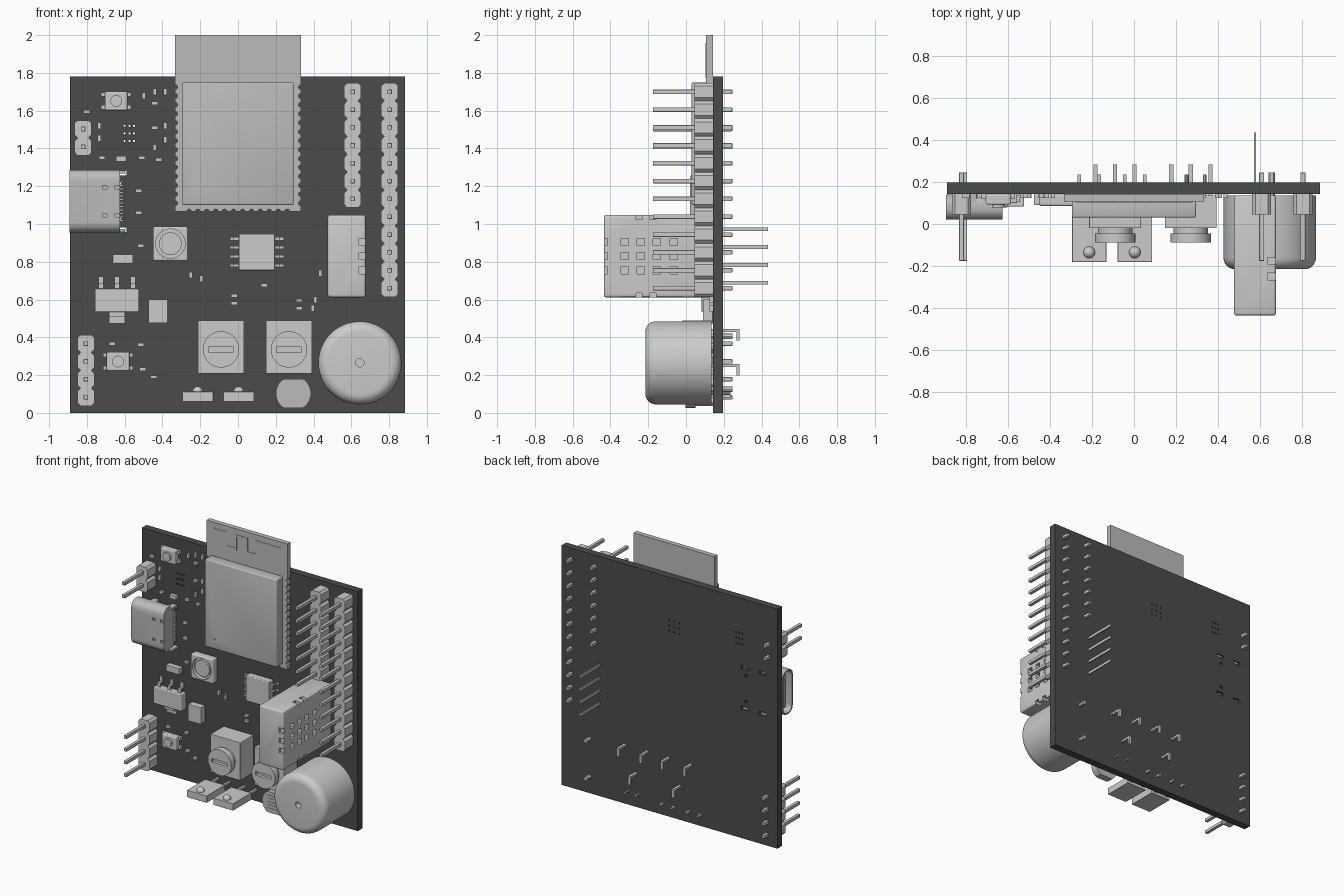
import bpy, bmesh
from math import sin, cos, pi

if "Cube" in bpy.data.objects:
    bpy.data.objects.remove(bpy.data.objects["Cube"])

F, K = 0.142, 0.197          # front and back faces of the main board
P = 0.0945                   # pin pitch


def material(name, v):
    m = bpy.data.materials.new(name)
    m.diffuse_color = (v, v, v, 1)
    m.use_nodes = True
    m.node_tree.nodes["Principled BSDF"].inputs["Base Color"].default_value = m.diffuse_color
    return m


DARK, LIGHT = material("dark_board", 0.07), material("light_metal", 0.5)


def loft(bm, rings):
    vs = [[bm.verts.new(p) for p in r] for r in rings]
    n = len(rings[0])
    for a, b in zip(vs, vs[1:]):
        for i in range(n):
            bm.faces.new((a[i], a[(i + 1) % n], b[(i + 1) % n], b[i]))
    bm.faces.new(vs[0][::-1])
    bm.faces.new(vs[-1])


def box(bm, x0, x1, y0, y1, z0, z1):
    prism(bm, [(x0, z0), (x1, z0), (x1, z1), (x0, z1)], y0, y1)


def prism(bm, pts, y0, y1):
    loft(bm, [[(x, y, z) for x, z in pts] for y in (y0, y1)])


def lathe(bm, x, z, prof, n=32):
    loft(bm, [[(x + r * cos(2 * pi * i / n), y, z + r * sin(2 * pi * i / n))
               for i in range(n)] for r, y in prof])


def rod(bm, x, z, r, y0, y1, n=10):
    lathe(bm, x, z, [(r, y0), (r, y1)], n)


def pin(bm, x, z, y0, y1, h=0.012):
    box(bm, x - h, x + h, y0, y1, z - h, z + h)


def rrect(w, h, r, n=6):
    return [(sx * (w - r) + r * cos(a + pi / 2 * i / n), sy * (h - r) + r * sin(a + pi / 2 * i / n))
            for sx, sy, a in ((1, 1, 0), (-1, 1, pi / 2), (-1, -1, pi), (1, -1, 1.5 * pi))
            for i in range(n + 1)]


def finish(bm, name, mat=None, bevel=0, smooth=False):
    bmesh.ops.recalc_face_normals(bm, faces=bm.faces)
    me = bpy.data.meshes.new(name)
    bm.to_mesh(me)
    bm.free()
    ob = bpy.data.objects.new(name, me)
    bpy.context.collection.objects.link(ob)
    if mat:
        me.materials.append(mat)
    bpy.context.view_layer.objects.active = ob
    ob.select_set(True)
    if bevel:
        b = ob.modifiers.new("bevel", 'BEVEL')
        b.width, b.segments, b.limit_method = bevel, 3, 'ANGLE'
        bpy.ops.object.modifier_apply(modifier="bevel")
    if smooth:
        bpy.ops.object.shade_smooth_by_angle()
    ob.select_set(False)
    return ob


def cut(ob, bm):
    c = finish(bm, "cutter")
    c.hide_render = True
    m = ob.modifiers.new("cut", 'BOOLEAN')
    m.operation, m.solver, m.object = 'DIFFERENCE', 'EXACT', c
    bpy.context.view_layer.objects.active = ob
    bpy.ops.object.modifier_apply(modifier="cut")
    bpy.data.objects.remove(c)


new = bmesh.new

# main board with vias and connector slots
bm = new()
box(bm, -0.89, 0.885, F, K, 0, 1.78)
board = finish(bm, "main_board", DARK)
bm = new()
for i in range(3):
    for j in range(3):
        rod(bm, -0.60 + i * 0.025, 1.44 + j * 0.04, 0.006, 0.1, 0.3, 8)
        rod(bm, -0.08 + i * 0.04, 1.38 + j * 0.04, 0.006, 0.1, 0.3, 8)
for s in (-1, 1):
    rod(bm, -0.63, 1.12 + s * 0.095, 0.011, 0.1, 0.3)
    for x in (-0.62, -0.77):
        box(bm, x - 0.03, x + 0.03, 0.1, 0.3, 1.12 + s * 0.15 - 0.012, 1.12 + s * 0.15 + 0.012)
cut(board, bm)

# radio module board with castellated edges
def scallop(c, d, inward, r=0.013):
    return [(c[0] + r * (d[0] * -cos(a) + inward[0] * sin(a)),
             c[1] + r * (d[1] * -cos(a) + inward[1] * sin(a))) for a in (0, pi / 4, pi / 2, 3 * pi / 4, pi)]


pts = [(-0.333, 2.0)]
for i in range(14):
    pts += scallop((-0.333, 1.725 - i * 0.0473), (0, -1), (1, 0))
pts.append((-0.333, 1.066))
for i in range(12):
    pts += scallop((-0.26 + i * 0.0473, 1.066), (1, 0), (0, 1))
pts.append((0.333, 1.066))
for i in range(14):
    pts += scallop((0.333, 1.725 - 13 * 0.0473 + i * 0.0473), (0, 1), (-1, 0))
pts.append((0.333, 2.0))
bm = new()
prism(bm, pts, 0.106, F)
finish(bm, "radio_module_board", LIGHT)

# module shield can
bm = new()
box(bm, -0.295, 0.295, 0.03, 0.108, 1.10, 1.75)
shield = finish(bm, "module_shield", LIGHT, 0.008, True)
bm = new()
rod(bm, -0.21, 1.18, 0.011, 0.0, 0.036, 16)
cut(shield, bm)

# antenna meander
path = [(-0.27, 1.78), (-0.27, 1.95), (-0.17, 1.95), (-0.17, 1.85), (-0.09, 1.85), (-0.09, 1.95), (0.0, 1.95),
        (0.0, 1.85), (0.08, 1.85), (0.08, 1.95), (0.27, 1.95), (0.27, 1.82)]
bm = new()
for (a, b), (c, d) in zip(path, path[1:]):
    box(bm, min(a, c) - 0.007, max(a, c) + 0.007, 0.103, 0.108, min(b, d) - 0.007, max(b, d) + 0.007)
finish(bm, "antenna_trace", LIGHT)

# pin headers
def header(name, x, ztop, n):
    bm = new()
    w, m = 0.045, P / 2
    right = []
    for i in range(n):
        z = ztop - i * P
        right += [(w - 0.015, z + m - 0.001), (w, z + 0.03), (w, z - 0.03), (w - 0.015, z - m + 0.001)]
    prism(bm, [(x + a, z) for a, z in right] + [(x - a, z) for a, z in reversed(right)], 0.045, F)
    finish(bm, name + "_body")
    bm = new()
    for i in range(n):
        pin(bm, x, ztop - i * P, -0.175, 0.245)
    finish(bm, name + "_pins", None, 0.003)


header("long_header", 0.803, 1.70, 12)
header("middle_header", 0.607, 1.70, 7)
header("two_pin_header", -0.82, 1.503, 2)
header("four_pin_header", -0.805, 0.367, 4)

# charging socket: hollow rounded shell, tongue, tabs and contacts
def socket_ring(x, t):
    return [(x, 0.081 + a, 1.121 + b) for a, b in rrect(0.06 - t, 0.165 - t, 0.052 - t)]


bm = new()
loft(bm, [socket_ring(-0.625, 0), socket_ring(-0.893, 0), socket_ring(-0.893, 0.012), socket_ring(-0.66, 0.012)])
sock = finish(bm, "socket_shell", LIGHT, 0, True)
bm = new()
for x in (-0.705, -0.64):
    for z in (1.195, 1.045):
        box(bm, x - 0.012, x + 0.012, 0.0, 0.03, z - 0.009, z + 0.009)
cut(sock, bm)
bm = new()
box(bm, -0.87, -0.65, 0.07, 0.092, 1.0, 1.242)
finish(bm, "socket_tongue")
bm = new()
for s in (-1, 1):
    for x in (-0.62, -0.77):
        z = 1.121 + s * 0.155
        box(bm, x - 0.022, x + 0.022, 0.08, K - 0.01, z - 0.008, z + 0.008)
for i in range(12):
    z = 1.121 + (i - 5.5) * 0.0186
    box(bm, -0.63, -0.605, 0.128, F, z - 0.005, z + 0.005)
finish(bm, "socket_tabs", LIGHT)

# humidity sensor with vent grid on its +x side
bm = new()
box(bm, 0.475, 0.675, -0.435, 0.135, 0.612, 1.048)
sensor = finish(bm, "humidity_sensor", None, 0.012, True)
bm = new()
for y in (-0.435, -0.325, -0.24, -0.155, -0.065):
    for z in (0.755, 0.83, 0.905):
        box(bm, 0.64, 0.7, y - 0.02, y + 0.02, z - 0.019, z + 0.019)
for y in (-0.25, -0.175):
    for z in (0.605, 1.055):
        box(bm, 0.635, 0.7, y - 0.016, y + 0.016, z - 0.03, z + 0.03)
cut(sensor, bm)
bm = new()
for i in range(4):
    z = 0.972 - i * P
    box(bm, 0.571, 0.58, 0.13, 0.435, z - 0.01, z + 0.01)
finish(bm, "humidity_sensor_pins")

# buzzer
bm = new()
lathe(bm, 0.645, 0.265, [(0.022, -0.17), (0.022, -0.215)] +
      [(0.165 + 0.055 * sin(a * pi / 12), -0.16 - 0.055 * cos(a * pi / 12)) for a in range(7)] +
      [(0.22, 0.135)], 64)
finish(bm, "buzzer", None, 0, True)
bm = new()
for z in (0.125, 0.405):
    rod(bm, 0.655, z, 0.015, 0.13, 0.245, 12)
finish(bm, "buzzer_pins", None, 0, True)

# trimmer dials with bent leads
for side, x in (("left", -0.09), ("right", 0.27)):
    bm = new()
    box(bm, x - 0.123, x + 0.123, -0.02, 0.135, 0.207, 0.49)
    finish(bm, side + "_trimmer_body", None, 0.004)
    bm = new()
    lathe(bm, x, 0.336, [(0.082, -0.01), (0.082, -0.045), (0.096, -0.045), (0.096, -0.088)], 40)
    dial = finish(bm, side + "_trimmer_dial", None, 0, True)
    bm = new()
    box(bm, x - 0.065, x + 0.065, -0.12, -0.065, 0.323, 0.349)
    cut(dial, bm)
    bm = new()
    for lx, z in ((x - 0.093, 0.437), (x + 0.093, 0.437), (x, 0.252)):
        box(bm, lx - 0.01, lx + 0.01, 0.13, 0.283, z - 0.008, z + 0.008)
        box(bm, lx - 0.01, lx + 0.01, 0.268, 0.283, z - 0.055, z)
    finish(bm, side + "_trimmer_leads")

# side-looking infrared parts with lens bumps
for side, x in (("left", -0.213), ("right", 0.004)):
    bm = new()
    box(bm, x - 0.082, x + 0.082, -0.18, 0.035, 0.06, 0.112)
    finish(bm, side + "_infrared_body", None, 0.003)
    bm = new()
    bmesh.ops.create_uvsphere(bm, u_segments=20, v_segments=12, radius=0.028)
    bmesh.ops.translate(bm, verts=bm.verts, vec=(x, -0.135, 0.112))
    finish(bm, side + "_infrared_lens", None, 0, True)
    bm = new()
    for s in (-1, 1):
        pin(bm, x + s * P / 2, 0.086, 0.03, 0.235, 0.008)
    finish(bm, side + "_infrared_leads")

# light sensor disc, flattened top and bottom, with serpentine track
bm = new()
prism(bm, [(0.293 + 0.093 * cos(i * pi / 24), 0.103 + max(-0.077, min(0.077, 0.093 * sin(i * pi / 24))))
           for i in range(48)], -0.002, 0.05)
bmesh.ops.remove_doubles(bm, verts=bm.verts, dist=0.0001)
finish(bm, "light_sensor", LIGHT, 0, True)
bm = new()
for i in range(5):
    z = 0.055 + i * 0.024
    box(bm, 0.245, 0.341, -0.005, 0.0, z - 0.004, z + 0.004)
    if i < 4:
        xs = 0.245 if i % 2 else 0.333
        box(bm, xs, xs + 0.008, -0.005, 0.0, z, z + 0.024)
finish(bm, "light_sensor_track", LIGHT)
bm = new()
for x in (0.25, 0.336):
    rod(bm, x, 0.103, 0.009, 0.045, 0.235)
finish(bm, "light_sensor_leads", None, 0, True)

# push buttons
for name, x, z in (("upper", -0.645, 1.652), ("lower", -0.635, 0.272)):
    bm = new()
    box(bm, x - 0.06, x + 0.06, 0.092, F, z - 0.05, z + 0.05)
    finish(bm, name + "_button_body", None, 0.008)
    bm = new()
    lathe(bm, x, z, [(0.031, 0.078), (0.031, 0.1)], 24)
    for s in (-1, 1):
        for t in (-1, 1):
            box(bm, x + s * 0.066 - 0.013, x + s * 0.066 + 0.013, 0.12, F, z + t * 0.034 - 0.011, z + t * 0.034 + 0.011)
    finish(bm, name + "_button_cap_and_legs", None, 0, True)

# inductor
bm = new()
box(bm, -0.45, -0.265, 0.085, F, 0.803, 0.987)
coil = finish(bm, "inductor", None, 0.012)
bm = new()
lathe(bm, -0.358, 0.896, [(0.078, 0.05), (0.078, 0.115)], 32)
cut(coil, bm)
bm = new()
lathe(bm, -0.358, 0.896, [(0.06, 0.09), (0.06, 0.12)], 32)
finish(bm, "inductor_core", None, 0, True)

# eight-leg chip and voltage regulator
bm = new()
box(bm, 0.005, 0.195, 0.082, 0.135, 0.755, 0.947)
finish(bm, "driver_chip", None, 0.006)
bm = new()
for s in (-1, 1):
    for i in range(4):
        z, x = 0.851 + (i - 1.5) * 0.0473, 0.1 + s * 0.105
        box(bm, x - 0.014, x + 0.014, 0.105, 0.113, z - 0.008, z + 0.008)
        box(bm, x + s * 0.014 - 0.004, x + s * 0.014 + 0.004, 0.105, F, z - 0.008, z + 0.008)
        box(bm, x + s * 0.025 - 0.013, x + s * 0.025 + 0.013, 0.134, F, z - 0.008, z + 0.008)
finish(bm, "driver_chip_legs")
bm = new()
box(bm, -0.757, -0.523, 0.083, 0.138, 0.533, 0.658)
finish(bm, "regulator", None, 0.006)
bm = new()
for x, w, s in ((-0.725, 0.013, 1), (-0.64, 0.013, 1), (-0.556, 0.013, 1), (-0.64, 0.042, -1)):
    for a, b, y0, y1 in ((0.05, 0.09, 0.105, 0.114), (0.082, 0.09, 0.105, F), (0.082, 0.125, 0.133, F)):
        z0, z1 = sorted((0.597 + s * a, 0.597 + s * b))
        box(bm, x - w, x + w, y0, y1, z0, z1)
finish(bm, "regulator_legs")
bm = new()
box(bm, -0.475, -0.37, 0.09, F, 0.475, 0.6)
box(bm, -0.665, -0.555, 0.1, F, 0.79, 0.838)
finish(bm, "power_blocks", None, 0.004)

# small chip resistors and capacitors (x, z): upright then lying
upright = [(-.735, 1.52), (-.735, 1.455), (-.44, 1.70), (-.385, 1.70), (-.5, 1.68), (-.385, 1.52), (-.385, 1.445),
           (-.44, 1.405), (-.25, .73), (-.195, .71), (.435, .74), (.41, .6), (.395, .555)]
lying = [(-.72, 1.35), (-.51, 1.35), (-.42, 1.34), (-.44, 1.64), (-.44, 1.51), (-.525, 1.175), (-.525, 1.06),
         (-.515, .885), (-.8, .36), (-.665, .365), (-.515, .36), (-.505, .23), (-.785, .275), (-.02, .62),
         (-.02, .58), (.14, .675), (.325, .595), (.325, .555), (-.445, .19), (-.8, 1.595)]
bm = new()
for lst, w, h in ((upright, 0.009, 0.017), (lying, 0.017, 0.009)):
    for x, z in lst:
        box(bm, x - w, x + w, 0.124, F, z - h, z + h)
box(bm, -0.645, -0.59, 0.115, F, 1.332, 1.36)
finish(bm, "small_components")
